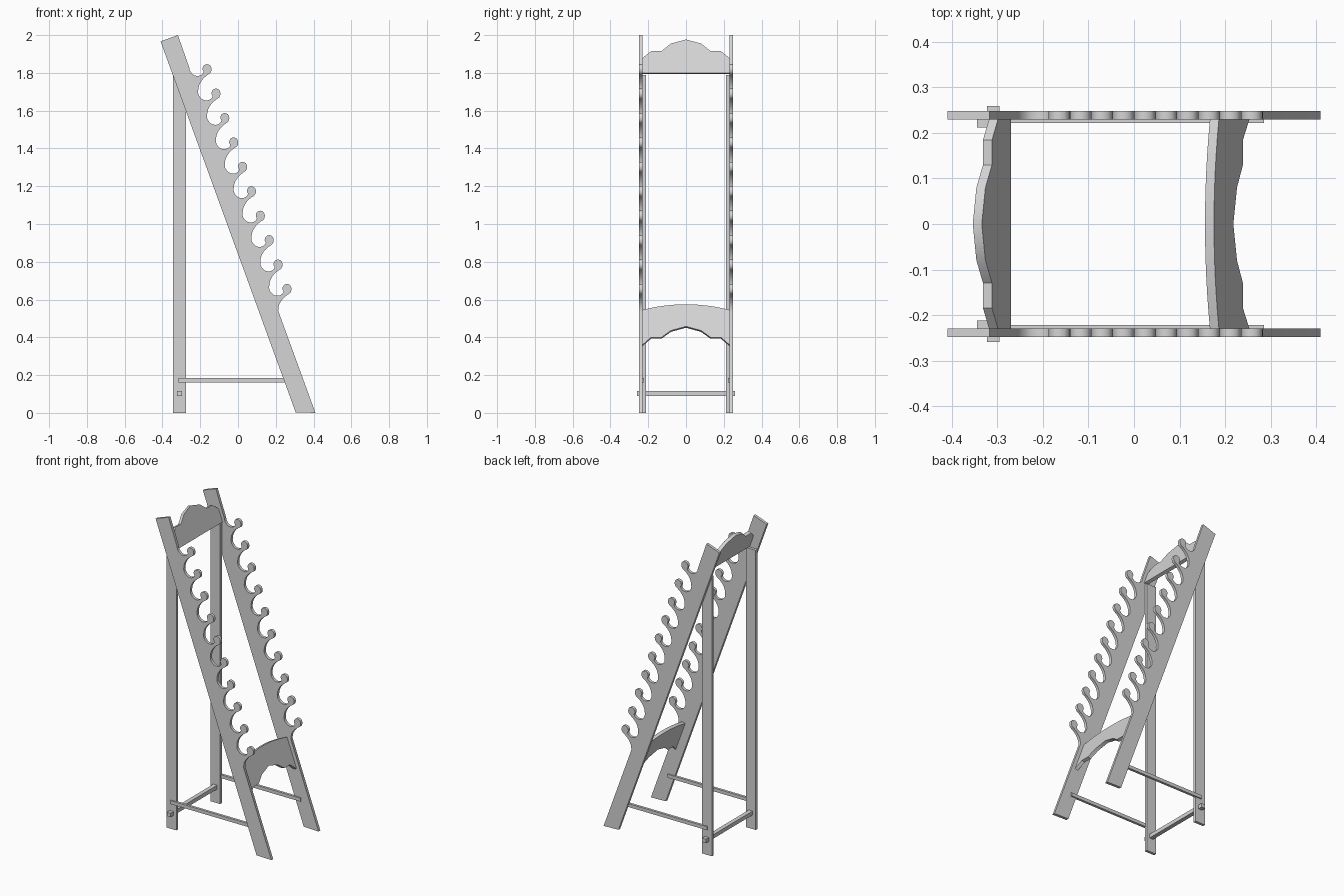
import bpy, bmesh
from math import radians, sin, cos, tan
from mathutils import Vector

if "Cube" in bpy.data.objects:
    bpy.data.objects.remove(bpy.data.objects["Cube"], do_unlink=True)

LEAN = radians(20)

grey = bpy.data.materials.new("plain_grey")
grey.use_nodes = True
COLOUR = (0.66, 0.66, 0.66, 1)
grey.diffuse_color = COLOUR
grey.node_tree.nodes["Principled BSDF"].inputs["Base Color"].default_value = COLOUR


def prism(name, outline, depth):
    """Extrude a closed 3D outline along a depth vector."""
    bm = bmesh.new()
    face = bm.faces.new([bm.verts.new(p) for p in outline])
    new = bmesh.ops.extrude_face_region(bm, geom=[face])["geom"]
    bmesh.ops.translate(bm, vec=depth, verts=[g for g in new if isinstance(g, bmesh.types.BMVert)])
    bmesh.ops.recalc_face_normals(bm, faces=bm.faces)
    mesh = bpy.data.meshes.new(name)
    bm.to_mesh(mesh)
    bm.free()
    mesh.materials.append(grey)
    obj = bpy.data.objects.new(name, mesh)
    bpy.context.collection.objects.link(obj)
    bpy.ops.object.select_all(action="DESELECT")
    obj.select_set(True)
    bpy.context.view_layer.objects.active = obj
    bpy.ops.object.shade_smooth_by_angle(angle=radians(35))
    return obj


def box(name, x, y, z):
    """Box from (low, high) ranges."""
    outline = [(x[0], y[0], z[0]), (x[1], y[0], z[0]), (x[1], y[0], z[1]), (x[0], y[0], z[1])]
    return prism(name, outline, Vector((0, y[1] - y[0], 0)))


def smooth_path(pts, steps=3):
    """Catmull-Rom curve through the points."""
    pts = [pts[0]] + pts + [pts[-1]]
    out = []
    for a, b, c, d in zip(pts, pts[1:], pts[2:], pts[3:]):
        for i in range(steps):
            t = i / steps
            out.append(0.5 * (2 * b + (c - a) * t + (2 * a - 5 * b + 4 * c - d) * t * t
                              + (3 * b - a - 3 * c + d) * t ** 3))
    return out + [pts[-1]]


# Hook outline around the centre of its round tip, from notch to neck
HOOK = [(-.094, .008), (-.088, -.013), (-.069, -.032), (-.045, -.036), (-.027, -.028),
        (-.018, -.014), (-.024, 0), (-.017, .019), (0, .026), (.017, .019), (.024, 0),
        (.018, -.02), (0, -.033), (-.022, -.053), (-.041, -.084)]
first_tip, tip_step = Vector((-.164, 1.82)), Vector((.047, -.1293))
hooks = [first_tip + tip_step * i + Vector(p) for i in range(10) for p in HOOK]
hooks.append(Vector((.213, .54)))
rail = [Vector((-.41, 1.967)), Vector((-.318, 2))] + smooth_path(hooks)
rail += [Vector((.41, 0)), Vector((.305, .003))]

# Leaning hooked rails, posts and side stretchers at the front and rear
for side, s in (("front", -1), ("rear", 1)):
    prism(side + "_hooked_rail", [(p.x, s * .23, p.y) for p in rail], Vector((0, s * .018, 0)))
    box(side + "_post", (-.345, -.275), (s * .212, s * .23), (0, 1.79))
    box(side + "_side_stretcher", (-.315, .286), (s * .222, s * .238), (.162, .184))

# Cross stretcher passing through both posts
box("cross_stretcher", (-.323, -.296), (-.259, .259), (.09, .115))


def board(name, half_top, half_bottom):
    """Leaning board from half edges listed outside to centre."""
    def full(half):
        return half + [(-y, z) for y, z in reversed(half) if y]
    outline = full(half_top) + full(half_bottom)[::-1]
    front = [(.385 - z * tan(LEAN), y, z) for y, z in outline]
    return prism(name, front, Vector((-cos(LEAN), 0, -sin(LEAN))) * .021)


# Scalloped crest and arched apron boards between the rails
board("crest_board",
      [(.231, 1.878), (.185, 1.915), (.13, 1.915), (.08, 1.955), (0, 1.977)],
      [(.231, 1.8)])
arch = [(.231 * (1 - i / 6), .575 - .03 * (1 - i / 6) ** 2) for i in range(7)]
board("apron_board", arch,
      [(.231, .36), (.185, .4), (.13, .4), (.08, .436), (0, .458)])
